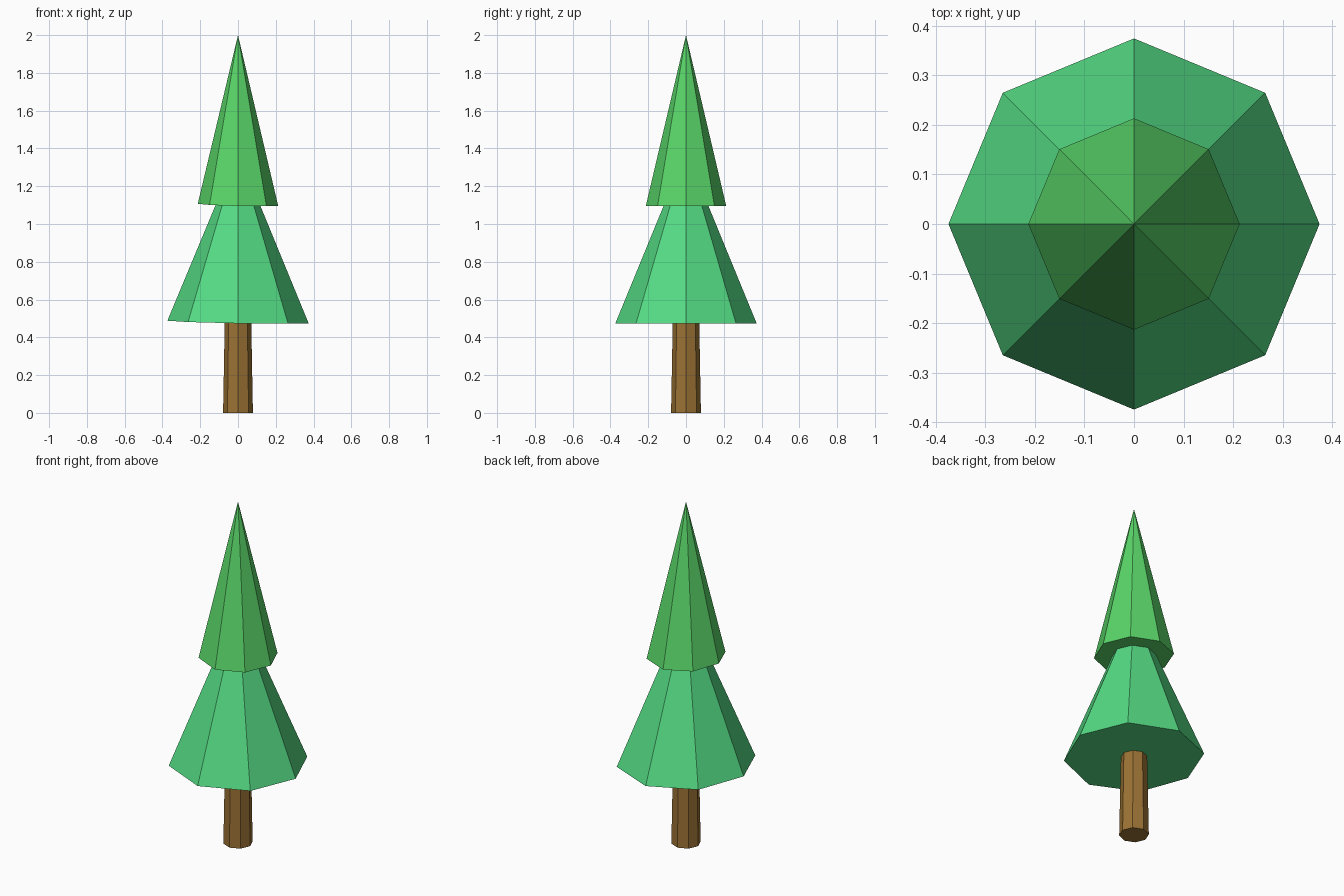
import bpy, bmesh
from math import cos, sin, pi

if "Cube" in bpy.data.objects:
    bpy.data.objects.remove(bpy.data.objects["Cube"])

SIDES = 8


def material(name, color):
    m = bpy.data.materials.new(name)
    m.diffuse_color = (*color, 1)
    m.use_nodes = True
    m.node_tree.nodes["Principled BSDF"].inputs["Base Color"].default_value = m.diffuse_color
    return m


def add_part(name, r_bottom, r_top, z_bottom, z_top, mat, lift=0.0):
    """Octagonal cone or frustum; lift raises the -x side of the base a little."""
    bm = bmesh.new()
    angles = [2 * pi * i / SIDES for i in range(SIDES)]
    base = [bm.verts.new((r_bottom * cos(a), r_bottom * sin(a),
                          z_bottom + lift * max(0, -cos(a)) ** 2)) for a in angles]
    bm.faces.new(base[::-1])
    if r_top > 0:
        top = [bm.verts.new((r_top * cos(a), r_top * sin(a), z_top)) for a in angles]
        bm.faces.new(top)
    else:
        top = [bm.verts.new((0, 0, z_top))] * SIDES
    for i in range(SIDES):
        j = (i + 1) % SIDES
        ring = [base[i], base[j], top[j]]
        bm.faces.new(ring + [top[i]] if r_top > 0 else ring)
    mesh = bpy.data.meshes.new(name)
    bm.to_mesh(mesh)
    bm.free()
    mesh.materials.append(mat)
    obj = bpy.data.objects.new(name, mesh)
    bpy.context.collection.objects.link(obj)
    return obj


bark = material("bark", (0.33, 0.17, 0.035))
lower_green = material("lower_green", (0.09, 0.71, 0.23))
upper_green = material("upper_green", (0.1, 0.67, 0.14))

# Tapered trunk, then the two stacked tiers of foliage
add_part("trunk", 0.079, 0.07, 0.0, 0.49, bark)
add_part("lower_foliage", 0.374, 0, 0.474, 1.385, lower_green, lift=0.014)
add_part("upper_foliage", 0.213, 0, 1.095, 2.0, upper_green, lift=0.012)
